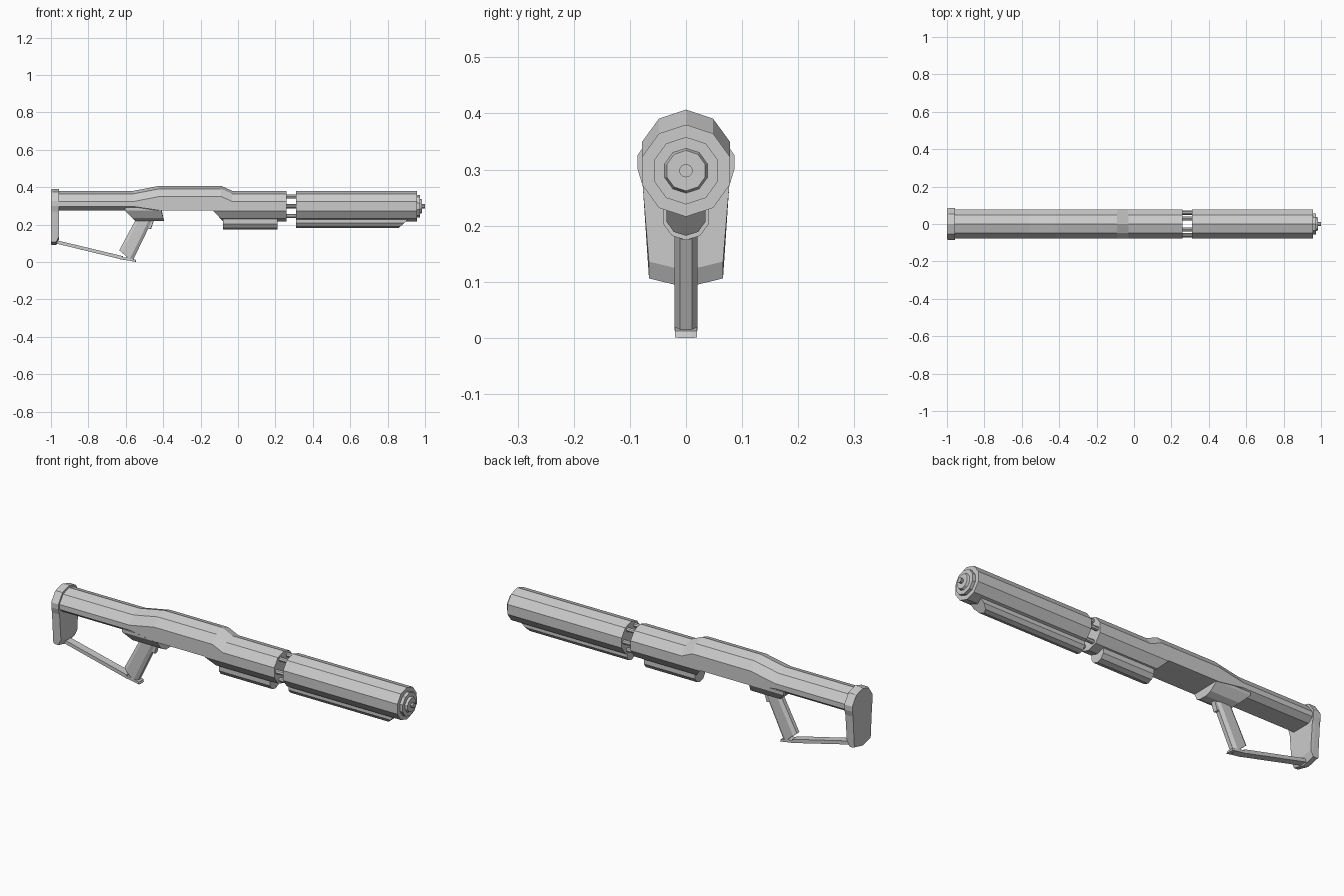
import bpy, bmesh, math

if "Cube" in bpy.data.objects:
    bpy.data.objects.remove(bpy.data.objects["Cube"])

CZ = 0.298  # bore axis height


def loft(name, rings):
    """Skin a list of equal-length point rings and cap both ends."""
    bm = bmesh.new()
    vs = [[bm.verts.new(p) for p in r] for r in rings]
    n = len(rings[0])
    for a, b in zip(vs, vs[1:]):
        for i in range(n):
            j = (i + 1) % n
            bm.faces.new((a[i], a[j], b[j], b[i]))
    bm.faces.new(vs[0])
    bm.faces.new(vs[-1])
    bmesh.ops.recalc_face_normals(bm, faces=bm.faces)
    me = bpy.data.meshes.new(name)
    bm.to_mesh(me)
    bm.free()
    ob = bpy.data.objects.new(name, me)
    bpy.context.collection.objects.link(ob)
    return ob


def ngon(x, r, y=0, z=CZ, n=10):
    return [(x, y + r * math.sin(2 * math.pi * i / n), z + r * math.cos(2 * math.pi * i / n))
            for i in range(n)]


def mirrored(x, half):
    """Ring from a half outline (top centre to bottom centre), mirrored in y."""
    return [(x, y, z) for y, z in half] + [(x, -y, z) for y, z in half[-2:0:-1]]


def prism(name, prof, w, c):
    """Side profile (x, z) extruded in y, with edges narrowed by c towards both sides."""
    mx = sum(p[0] for p in prof) / len(prof)
    mz = sum(p[1] for p in prof) / len(prof)
    rings = []
    for y, s in ((-w, c), (-w * 0.5, 1), (w * 0.5, 1), (w, c)):
        rings.append([(mx + (x - mx) * s, y, mz + (z - mz) * s) for x, z in prof])
    return loft(name, rings)


# Main receiver: ten-sided roof, raised in the middle, flat belly
def body(x, lift, wall):
    return mirrored(x, [(0, .38 + lift), (.048, .364 + lift), (.078, .323 + lift),
                        (.078, wall), (.05, .275), (0, .275)])

loft("receiver", [body(-.97, 0, .297), body(-.56, 0, .297), body(-.42, .027, .276),
                  body(-.09, .027, .276), body(-.03, 0, .276), body(.0, 0, .276)])

# Front receiver, its underside cut back at a slant
back = [(x - (max(z, CZ - .08) - .22) * 1.0 if z < .28 else -.14, y, z)
        for x, y, z in ngon(-.08, .082)]
loft("front_receiver", [back, ngon(.26, .082)])

# Grip mount under the receiver
def mount(xt, xb):
    half = [(0, .29), (.075, .29), (.075, .275), (.048, .234), (.02, .22), (0, .22)]
    return [(xt if z > .26 else xb if z < .225 else (xt + 3 * xb) / 4, y, z)
            for _, y, z in mirrored(0, half)]

loft("grip_mount", [mount(-.605, -.55), mount(-.41, -.395)])

# Barrel shroud and stepped muzzle
loft("barrel_shroud", [ngon(.31, .082), ngon(.957, .082)])
loft("muzzle", [ngon(.95, .06), ngon(.973, .06), ngon(.973, .04), ngon(.985, .036),
                ngon(.985, .012), ngon(1.0, .012)])

# Connecting rods in the gap
for i in range(6):
    a = i * math.pi / 3
    loft("connecting_rod", [ngon(x, .011, .06 * math.cos(a), CZ + .06 * math.sin(a), 8)
                            for x in (.25, .32)])

# Underbarrel tube and front rail with slanted nose
loft("under_tube", [ngon(-.08, .043, z=.217), ngon(.21, .043, z=.217)])
nose = [(.86 + max(0, min(z, .24) - .182) * 1.1, y, z) for _, y, z in ngon(0, .037, z=.219)]
loft("front_rail", [ngon(.31, .037, z=.219), nose])

# Butt plate with collar
def butt(x, s, low):
    return mirrored(x, [(0, .39 - s), (.053 - s / 2, .374 - s), (.086 - s, .326), (.086 - s, .30),
                        (.077, .27), (.066, .106 + low), (0, .09 + low)])

loft("butt_plate", [butt(-1, .004, .004), butt(-.992, 0, 0), butt(-.972, 0, 0),
                    butt(-.957, 0, .03)])

# Pistol grip, its bottom lip, trigger and lower stock bar
def grip(x0, x1, z):
    m, d = (x0 + x1) / 2, (x1 - x0) / 2
    pts = [(-1, .5), (-.6, 1), (.6, 1), (1, .5), (1, -.5), (.6, -1), (-.6, -1), (-1, -.5)]
    return [(m + d * u, .0205 * v, z - .03 * u * (z < .1)) for u, v in pts]

loft("grip", [grip(-.635, -.565, .02 + .012), grip(-.545, -.455, .23)])
prism("grip_lip", [(-.64, .026), (-.59, .024), (-.548, .012), (-.545, .0), (-.575, .006),
                   (-.63, .014)], .02, .95)
prism("trigger", [(-.49, .222), (-.45, .222), (-.465, .175), (-.482, .18)], .012, .9)
prism("stock_bar", [(-.97, .116), (-.97, .098), (-.62, .013), (-.615, .031)], .02, .995)
